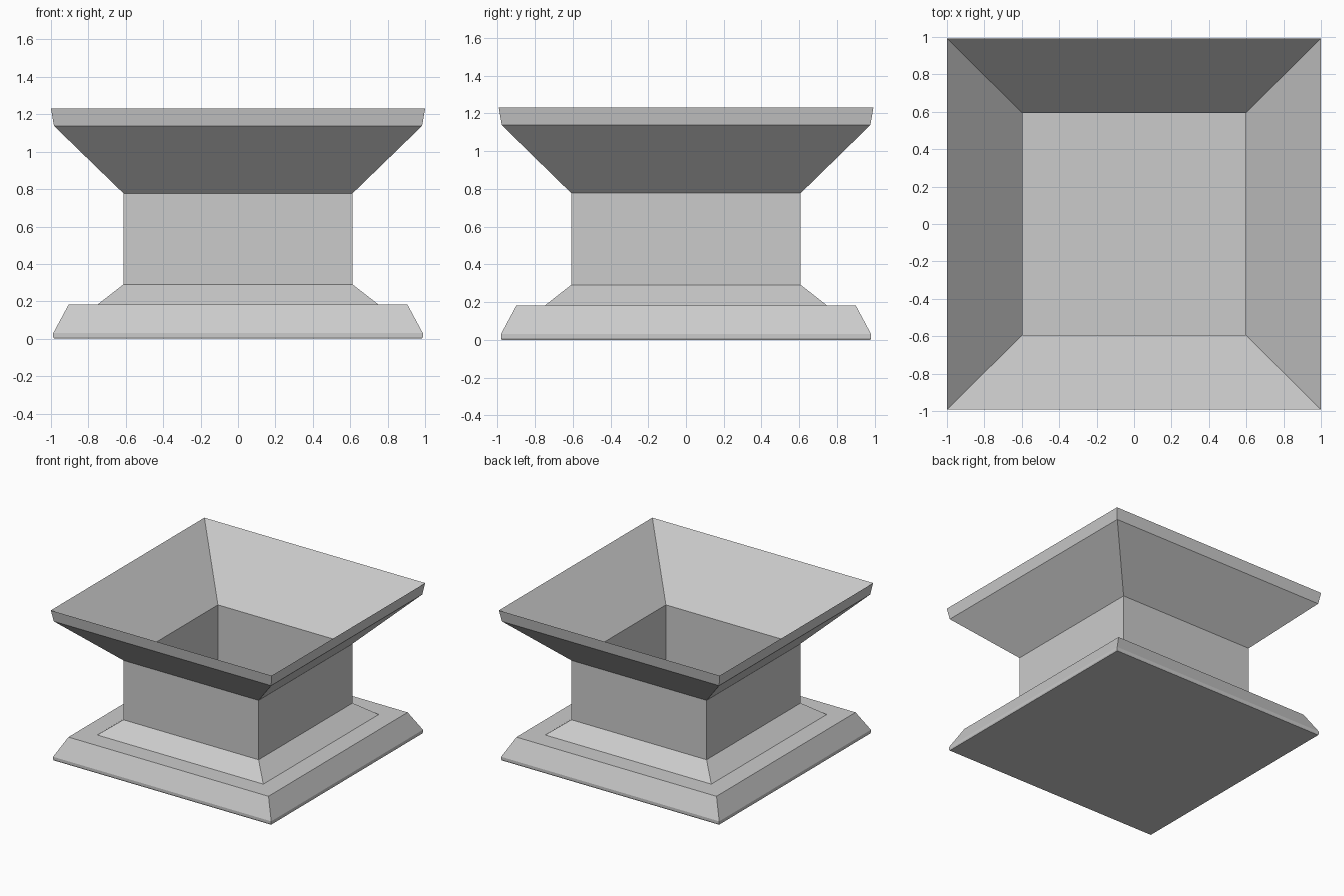
import bpy, bmesh

if "Cube" in bpy.data.objects:
    bpy.data.objects.remove(bpy.data.objects["Cube"])

DEPTH = 0.993  # the plan is very slightly shallower in y than in x


def square_lathe(name, profile):
    """Stack square rings along a (half width, z) profile and cap both ends."""
    bm = bmesh.new()
    rings = [[bm.verts.new((sx * w, sy * w * DEPTH, z))
              for sx, sy in ((-1, -1), (1, -1), (1, 1), (-1, 1))]
             for w, z in profile]
    for low, high in zip(rings, rings[1:]):
        for i in range(4):
            j = (i + 1) % 4
            bm.faces.new((low[i], low[j], high[j], high[i]))
    bm.faces.new(rings[0][::-1])
    bm.faces.new(rings[-1])
    bmesh.ops.recalc_face_normals(bm, faces=bm.faces)
    mesh = bpy.data.meshes.new(name)
    bm.to_mesh(mesh)
    bm.free()
    obj = bpy.data.objects.new(name, mesh)
    bpy.context.collection.objects.link(obj)
    return obj


# Stepped foot, neck, flared bowl, then back down the inside to the floor
square_lathe("square_planter", [
    (0.984, 0.0), (0.988, 0.01), (0.988, 0.03),     # foot edge
    (0.906, 0.182), (0.752, 0.182),                 # foot slope and ledge
    (0.612, 0.291), (0.612, 0.777),                 # skirt and neck
    (0.984, 1.138), (1.0, 1.23),                    # flare and rim band
    (0.597, 0.777), (0.597, 0.182),                 # inner funnel and well
])
